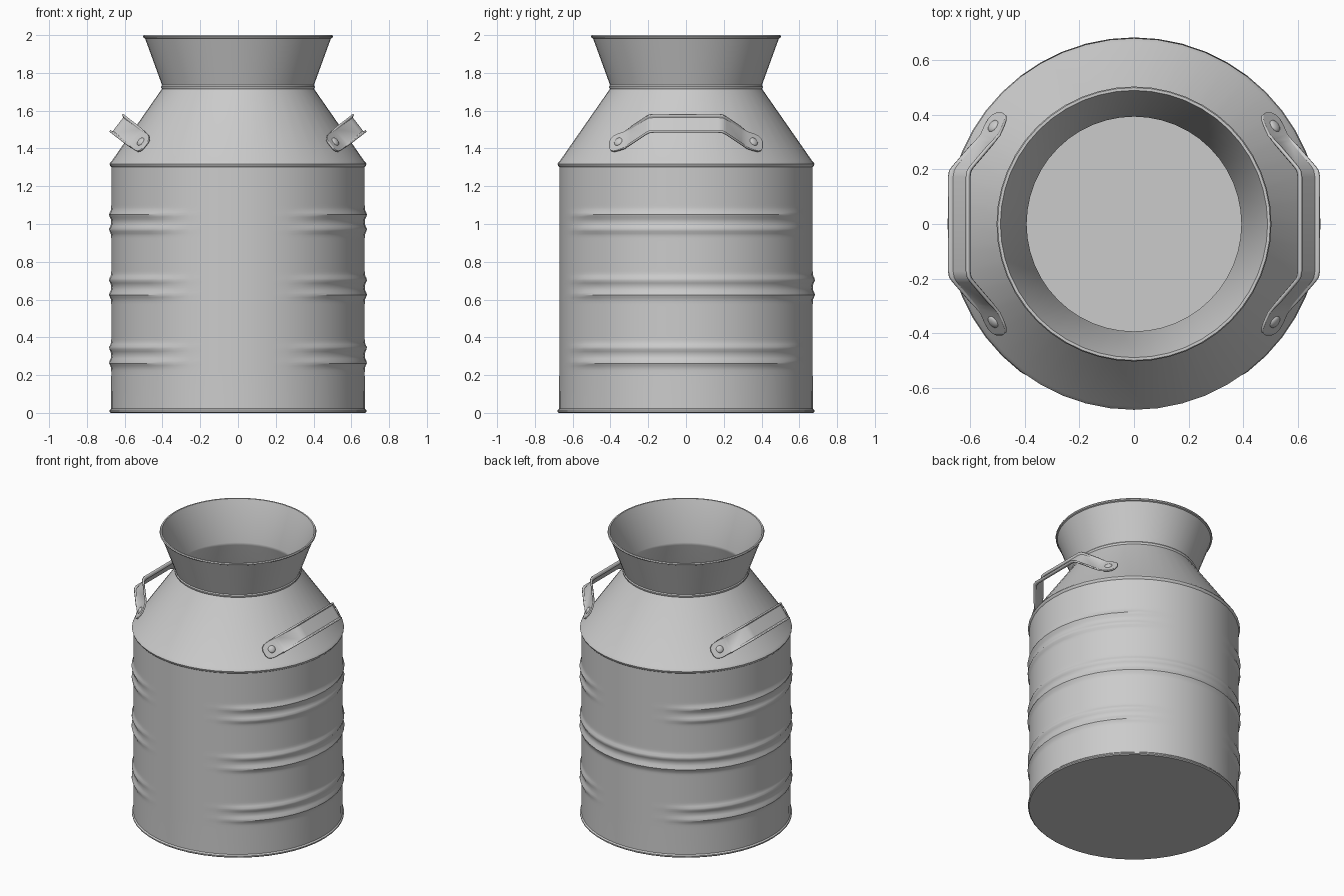
import bpy, bmesh, math
from mathutils import Vector, Matrix

if "Cube" in bpy.data.objects:
    bpy.data.objects.remove(bpy.data.objects["Cube"])

SEG = 48


def finish(name, bm, angle=35):
    bmesh.ops.recalc_face_normals(bm, faces=bm.faces)
    me = bpy.data.meshes.new(name)
    bm.to_mesh(me)
    bm.free()
    ob = bpy.data.objects.new(name, me)
    bpy.context.collection.objects.link(ob)
    bpy.ops.object.select_all(action='DESELECT')
    ob.select_set(True)
    bpy.context.view_layer.objects.active = ob
    bpy.ops.object.shade_smooth_by_angle(angle=math.radians(angle))
    return ob


def smooth(t):
    t = max(0.0, min(1.0, t))
    return t * t * (3 - 2 * t)


# Paired pressed ribs: fade at the front; only the middle pair runs round the back
def rib(z, a):
    s = math.sin(a)
    total = 0.0
    for c, wraps_back in ((0.305, False), (0.665, True), (1.01, False)):
        side = 1.0 if (wraps_back and s > 0) else smooth((0.92 - abs(s)) / 0.14)
        for d in (-0.039, 0.039):
            total += 0.012 * side * math.exp(-((z - c - d) / 0.018) ** 2)
    return total


def lathe(name, profile, ribs_between=None):
    bm = bmesh.new()
    rings = []
    for i, (r, z) in enumerate(profile):
        ring = []
        for k in range(SEG):
            a = 2 * math.pi * k / SEG
            rr = r + (rib(z, a) if ribs_between and ribs_between[0] <= i < ribs_between[1] else 0)
            ring.append(bm.verts.new((rr * math.cos(a), rr * math.sin(a), z)))
        rings.append(ring)
    for r0, r1 in zip(rings, rings[1:]):
        for k in range(SEG):
            j = (k + 1) % SEG
            bm.faces.new((r0[k], r0[j], r1[j], r1[k]))
    bm.faces.new(rings[0])
    bm.faces.new(rings[-1])
    return finish(name, bm)


# Can: base bead, ribbed wall, shoulder, flared neck, rolled rim, then the inside
base = [(0.673, 0.0), (0.68, 0.006), (0.68, 0.014), (0.672, 0.022)]
wall = [(0.671, 0.2 + 0.0125 * i) for i in range(75)]
upper = [(0.671, 1.302), (0.678, 1.31), (0.68, 1.318), (0.676, 1.326), (0.668, 1.334),
         (0.403, 1.715), (0.407, 1.722), (0.407, 1.728), (0.402, 1.735),
         (0.492, 1.982), (0.500, 1.986), (0.503, 1.993), (0.499, 2.0), (0.489, 2.0)]
inside = [(0.484, 1.985), (0.393, 1.733), (0.393, 1.715), (0.655, 1.33), (0.658, 1.3), (0.658, 0.012)]
lathe("milk_can", base + wall + upper + inside, (len(base), len(base) + len(wall)))

# Handle frame: n points out of the shoulder, w runs up its slope
n = Vector((0.79, 0, 0.61))
w = Vector((-0.61, 0, 0.79))
origin = Vector((0.505, 0, 1.428))


def mirrored(ob):
    ob.modifiers.new("mirror", 'MIRROR').use_axis[0] = True


# Handle stations: y, height off shoulder, half width, lip height
half = [(0.405, -0.020, 0.018, 0.0), (0.398, -0.016, 0.038, 0.0), (0.382, -0.006, 0.051, 0.0),
        (0.360, 0.007, 0.055, 0.0), (0.325, 0.028, 0.055, 0.0), (0.305, 0.042, 0.055, 0.012),
        (0.290, 0.056, 0.055, 0.018), (0.210, 0.143, 0.055, 0.018), (0.195, 0.155, 0.055, 0.018),
        (0.172, 0.160, 0.055, 0.018)]
stations = half + [(-y, h, b, l) for y, h, b, l in reversed(half)]
bm = bmesh.new()
rows = []
for y, h, b, lip in stations:
    section = [(-b, lip), (-b * 0.95, lip * 0.35), (-b * 0.84, 0), (b * 0.84, 0), (b * 0.95, lip * 0.35), (b, lip)]
    rows.append([bm.verts.new(origin + Vector((0, y, 0)) + w * u + n * (h + e)) for u, e in section])
for r0, r1 in zip(rows, rows[1:]):
    for k in range(5):
        bm.faces.new((r0[k], r0[k + 1], r1[k + 1], r1[k]))
handle = finish("handle", bm)
sol = handle.modifiers.new("thickness", 'SOLIDIFY')
sol.thickness = 0.01
sol.offset = 0
mirrored(handle)

# Rivets: flattened domes on the handle feet
bm = bmesh.new()
for s in (-1, 1):
    normal = (n + Vector((0, s * 0.6, 0))).normalized()
    rot = normal.to_track_quat('Z', 'Y').to_matrix().to_4x4()
    pos = origin + Vector((0, s * 0.358, 0)) + n * 0.012
    bmesh.ops.create_uvsphere(bm, u_segments=16, v_segments=8, radius=1,
                              matrix=Matrix.Translation(pos) @ rot @ Matrix.Diagonal((0.025, 0.025, 0.012, 1)))
mirrored(finish("handle_rivets", bm, 60))
